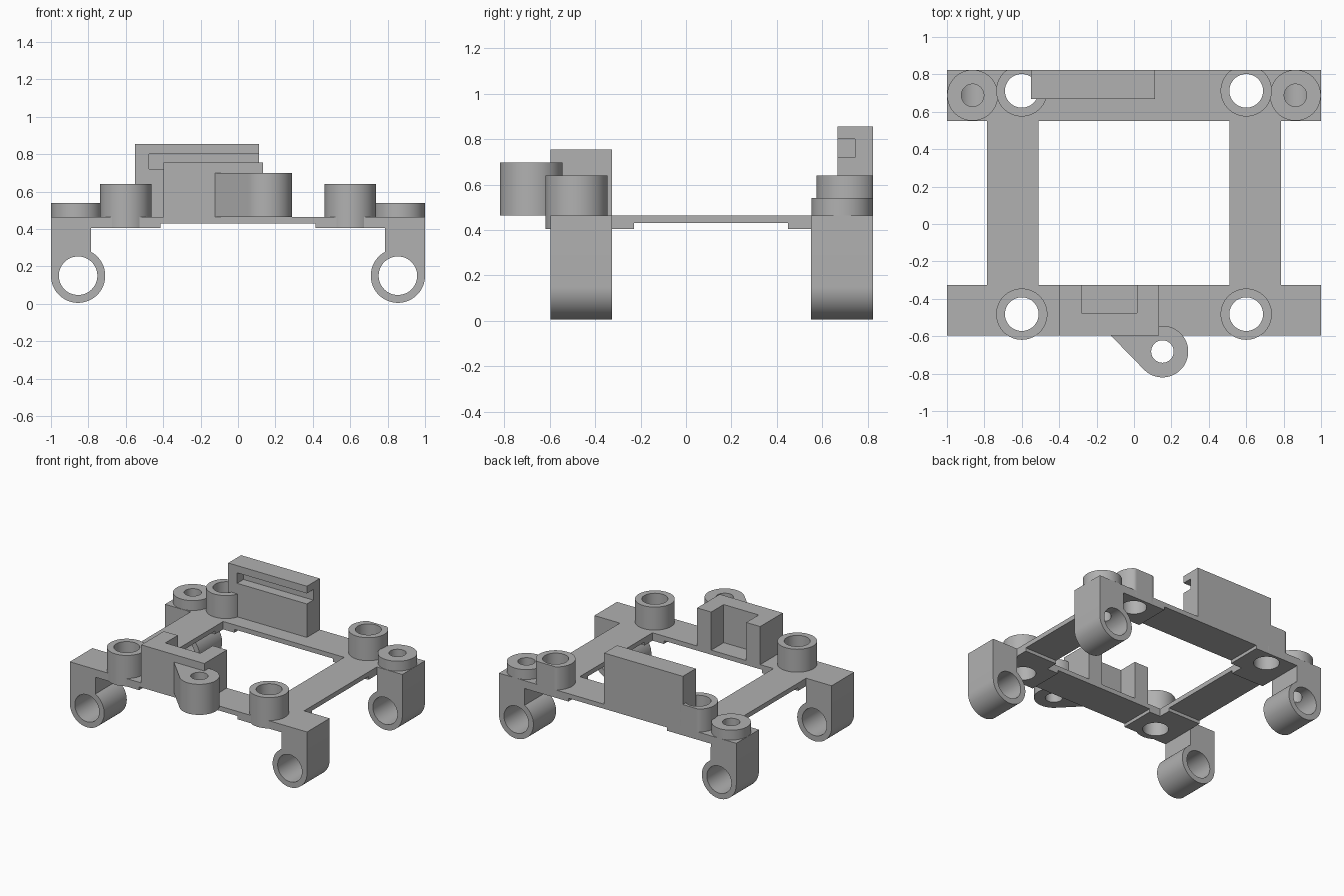
import bpy, bmesh
from math import cos, sin, radians

if "Cube" in bpy.data.objects:
    bpy.data.objects.remove(bpy.data.objects["Cube"], do_unlink=True)

grey = bpy.data.materials.new("plain grey")
grey.use_nodes = True
GREY = (0.44, 0.44, 0.44, 1)
grey.diffuse_color = GREY
grey.node_tree.nodes["Principled BSDF"].inputs["Base Color"].default_value = GREY
parts = []

# Key heights and depths
BOTTOM, UNDER, DECK = 0.405, 0.43, 0.465
FRONT, FRONT_IN, BACK_IN, BACK = -0.597, -0.325, 0.55, 0.823


def arc(cx, cy, r, start=0, end=360, n=64):
    """Points along an arc; a full circle leaves out the repeated end."""
    count = n if end - start == 360 else n + 1
    angles = [radians(start + (end - start) * i / n) for i in range(count)]
    return [(cx + r * cos(a), cy + r * sin(a)) for a in angles]


def rect(x0, x1, y0, y1):
    return [(x0, y0), (x1, y0), (x1, y1), (x0, y1)]


def prism(name, outlines, lo, hi, axis="z", helper=False):
    """Extrude one or more outlines along z or y."""
    bm = bmesh.new()
    for pts in outlines:
        rings = []
        for t in (lo, hi):
            rings.append([bm.verts.new((a, b, t) if axis == "z" else (a, t, b)) for a, b in pts])
        low, high = rings
        bm.faces.new(low)
        bm.faces.new(high[::-1])
        for i in range(len(pts)):
            j = (i + 1) % len(pts)
            bm.faces.new((low[j], low[i], high[i], high[j]))
    bmesh.ops.recalc_face_normals(bm, faces=bm.faces[:])
    mesh = bpy.data.meshes.new(name)
    bm.to_mesh(mesh)
    bm.free()
    mesh.materials.append(grey)
    obj = bpy.data.objects.new(name, mesh)
    bpy.context.collection.objects.link(obj)
    obj.hide_render = helper
    if not helper:
        parts.append(obj)
    return obj


def cut(obj, *cutters):
    """Subtract the cutters and bake the result."""
    for c in cutters:
        mod = obj.modifiers.new("cut", "BOOLEAN")
        mod.operation, mod.solver, mod.object = "DIFFERENCE", "EXACT", c
    graph = bpy.context.evaluated_depsgraph_get()
    baked = bpy.data.meshes.new_from_object(obj.evaluated_get(graph))
    obj.modifiers.clear()
    obj.data = baked


SIDES = (("left", 1), ("right", -1))
POSTS = [(s * 0.6, y) for _, s in SIDES for y in (-0.482, 0.712)]
BOSSES = [(s * 0.863, 0.688) for _, s in SIDES]
LUG = (0.152, -0.682)

# Helpers that cut the holes
post_holes = prism("post_holes", [arc(x, y, 0.09) for x, y in POSTS], 0.3, 0.8, helper=True)
boss_holes = prism("boss_holes", [arc(x, y, 0.06) for x, y in BOSSES], 0.15, 0.7, helper=True)
tube_holes = prism("tube_holes", [arc(s * 0.855, 0.15, 0.103) for _, s in SIDES],
                   -1, 1, "y", helper=True)
lug_hole = prism("lug_hole", [arc(*LUG, 0.06)], 0.3, 0.8, helper=True)
opening = prism("opening", [rect(-0.51, 0.51, FRONT_IN, BACK_IN)], 0.3, 0.8, helper=True)

# Flat frame with two wide end bars
half = [(1, FRONT), (1, FRONT_IN), (0.785, FRONT_IN), (0.785, BACK_IN), (1, BACK_IN), (1, BACK)]
plate = prism("frame_plate", [half + [(-x, y) for x, y in reversed(half)]], UNDER, DECK)
cut(plate, opening, post_holes, boss_holes)

for side, s in SIDES:
    # Thicker pads beneath the corners
    for end, outer, inner, stop in (("front", FRONT, FRONT_IN, -0.23), ("back", BACK, BACK_IN, 0.45)):
        pad = [(0.415, outer), (0.785, outer), (0.785, stop),
               (0.51, stop), (0.51, inner), (0.415, inner)]
        cut(prism(f"{end}_{side}_pad", [[(s * x, y) for x, y in pad]], BOTTOM, UNDER), post_holes)

        # Legs ending in a tube
        leg = [(1, UNDER), (0.785, UNDER)] + arc(0.855, 0.15, 0.145, 119, 360)
        obj = prism(f"{end}_{side}_leg", [[(s * x, z) for x, z in leg]],
                    min(outer, inner), max(outer, inner), "y")
        cut(obj, tube_holes, boss_holes)

# Hollow posts, flattened where they meet the back edge
for (x, y), name in zip(POSTS, ("front_left", "back_left", "front_right", "back_right")):
    outline = [(a, min(b, BACK)) for a, b in arc(x, y, 0.137)]
    cut(prism(name + "_post", [outline], BOTTOM, 0.64), post_holes)

# Low bosses above the back legs
for (x, y), (side, _) in zip(BOSSES, SIDES):
    cut(prism(side + "_boss", [arc(x, y, 0.136)], DECK, 0.54), boss_holes)

# Back wall with a slot open to its front and left
slot = prism("slot", [rect(-0.475, 0.3, 0.6, 0.745)], 0.72, 0.8, helper=True)
cut(prism("back_wall", [rect(-0.55, 0.113, 0.668, BACK)], DECK, 0.855), slot)

# Front holder with a pocket facing back
pocket = [(-0.398, FRONT), (0.134, FRONT), (0.134, FRONT_IN), (0.015, FRONT_IN),
          (0.015, -0.475), (-0.28, -0.475), (-0.28, FRONT_IN), (-0.398, FRONT_IN)]
prism("front_holder", [pocket], DECK, 0.755)

# Lug on the front of the holder
lug = arc(*LUG, 0.138, -135, 90) + [(0.1, -0.545), (0.1, -0.59), (-0.13, -0.59)]
cut(prism("front_lug", [lug], DECK, 0.698), lug_hole)

# Remove helpers and shade the curved walls smooth
for helper in (post_holes, boss_holes, tube_holes, lug_hole, opening, slot):
    bpy.data.objects.remove(helper, do_unlink=True)
bpy.ops.object.select_all(action="DESELECT")
for obj in parts:
    obj.select_set(True)
bpy.context.view_layer.objects.active = plate
bpy.ops.object.shade_smooth_by_angle(angle=radians(30))
